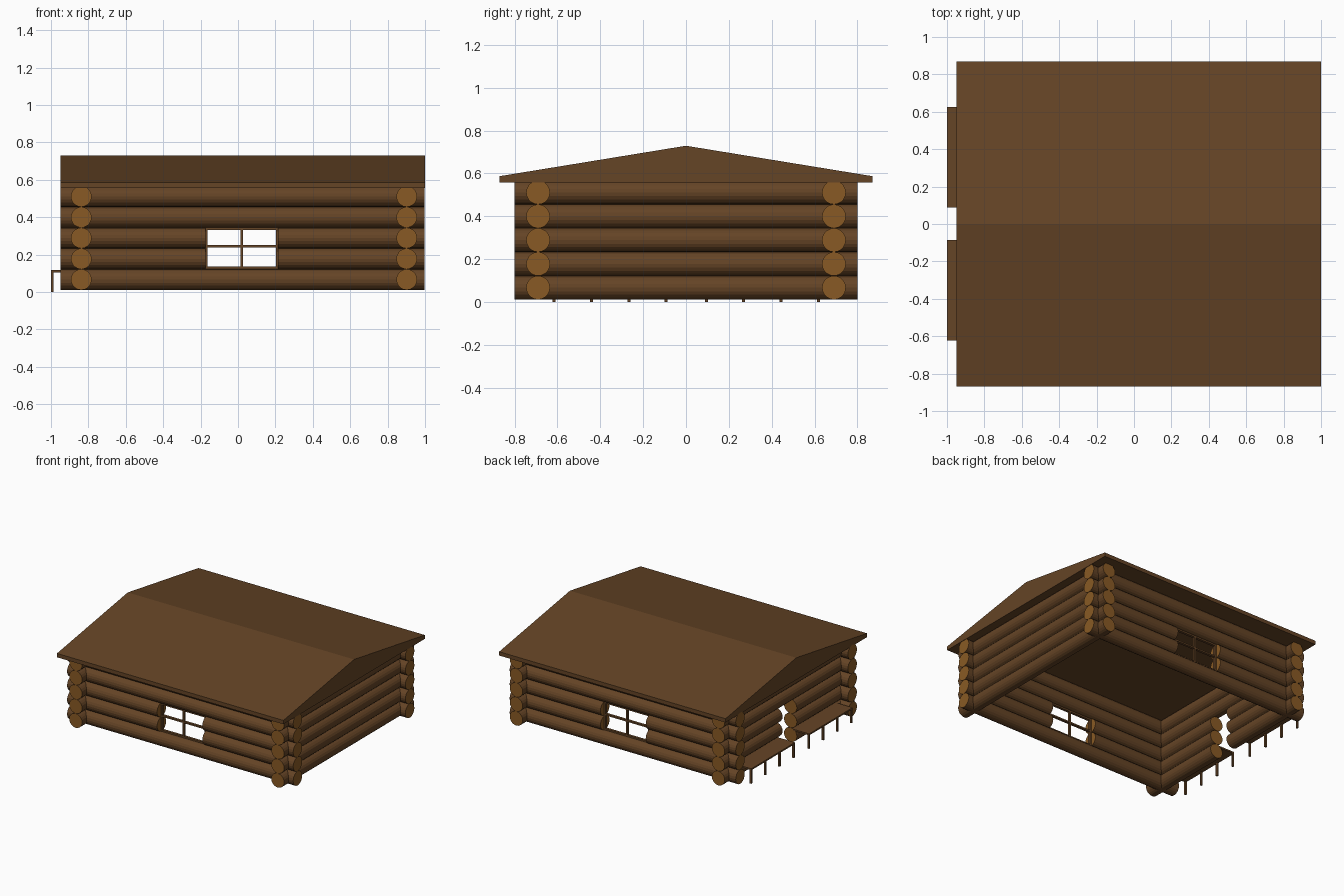
import bpy, bmesh, math
from mathutils import Matrix, Vector

if "Cube" in bpy.data.objects:
    bpy.data.objects.remove(bpy.data.objects["Cube"])


def material(name, color):
    m = bpy.data.materials.new(name)
    m.diffuse_color = (*color, 1)
    m.use_nodes = True
    m.node_tree.nodes["Principled BSDF"].inputs["Base Color"].default_value = m.diffuse_color
    return m


BARK = material("brown_wood", (0.130, 0.058, 0.019))
CUT = material("cut_log_end", (0.250, 0.102, 0.018))


def finish(name, bm, mats):
    bmesh.ops.recalc_face_normals(bm, faces=bm.faces)
    me = bpy.data.meshes.new(name)
    bm.to_mesh(me)
    bm.free()
    for m in mats:
        me.materials.append(m)
    ob = bpy.data.objects.new(name, me)
    bpy.context.collection.objects.link(ob)
    return ob


def box(bm, x0, x1, y0, y1, z0, z1):
    mat = Matrix.Translation(((x0 + x1) / 2, (y0 + y1) / 2, (z0 + z1) / 2)) \
        @ Matrix.Diagonal((x1 - x0, y1 - y0, z1 - z0, 1))
    bmesh.ops.create_cube(bm, size=1, matrix=mat)


R, Z0, PITCH, ROWS = 0.0555, 0.067, 0.111, 5


def log(bm, axis, a, b, across, z):
    """One round log from a to b along the x or y axis."""
    mid = (a + b) / 2
    if axis == 'X':
        mat = Matrix.Translation((mid, across, z)) @ Matrix.Rotation(math.pi / 2, 4, 'Y')
    else:
        mat = Matrix.Translation((across, mid, z)) @ Matrix.Rotation(math.pi / 2, 4, 'X')
    bmesh.ops.create_cone(bm, cap_ends=True, segments=20, radius1=R, radius2=R,
                          depth=b - a, matrix=mat)


def log_wall(name, axis, a, b, across, gap=None, gap_rows=()):
    bm = bmesh.new()
    for i in range(ROWS):
        z = Z0 + i * PITCH
        if i in gap_rows:
            log(bm, axis, a, gap[0], across, z)
            log(bm, axis, gap[1], b, across, z)
        else:
            log(bm, axis, a, b, across, z)
    # round caps show the paler cut wood
    for f in bm.faces:
        f.material_index = 1 if len(f.verts) > 4 else 0
    return finish(name, bm, [BARK, CUT])


# walls: window gaps front and back, door gap on the left
WIN = (-0.175, 0.215)
log_wall("front_wall", 'X', -0.95, 0.997, -0.69, WIN, (1, 2))
log_wall("back_wall", 'X', -0.95, 0.997, 0.69, WIN, (1, 2))
log_wall("right_wall", 'Y', -0.80, 0.80, 0.902)
log_wall("left_wall", 'Y', -0.80, 0.80, -0.838, (-0.088, 0.088), (0, 1, 2))

# window frames with cross bars
for name, y in (("front_window_frame", -0.69), ("back_window_frame", 0.69)):
    bm = bmesh.new()
    z0, z1, t, d = 0.124, 0.344, 0.012, 0.01
    for x in (WIN[0], (WIN[0] + WIN[1] - t) / 2, WIN[1] - t):
        box(bm, x, x + t, y - d, y + d, z0, z1)
    for z in (z0, 0.239, z1 - t):
        box(bm, WIN[0], WIN[1], y - d, y + d, z, z + t)
    finish(name, bm, [BARK])

# solid gable roof, profile extruded along x
bm = bmesh.new()
profile = [(-0.87, 0.557), (0.87, 0.557), (0.87, 0.587), (0, 0.729), (-0.87, 0.587)]
face = bm.faces.new([bm.verts.new((-0.95, y, z)) for y, z in profile])
ext = bmesh.ops.extrude_face_region(bm, geom=[face])
bmesh.ops.translate(bm, vec=Vector((1.95, 0, 0)),
                    verts=[v for v in ext["geom"] if isinstance(v, bmesh.types.BMVert)])
finish("roof", bm, [BARK])

# benches either side of the door, on thin legs
for name, y0, y1 in (("front_bench", -0.622, -0.086), ("back_bench", 0.088, 0.625)):
    bm = bmesh.new()
    box(bm, -1.0, -0.86, y0, y1, 0.105, 0.117)
    for i in range(4):
        y = y0 + (y1 - y0 - 0.014) * i / 3
        box(bm, -1.0, -0.986, y, y + 0.014, 0, 0.106)
    finish(name, bm, [BARK])
